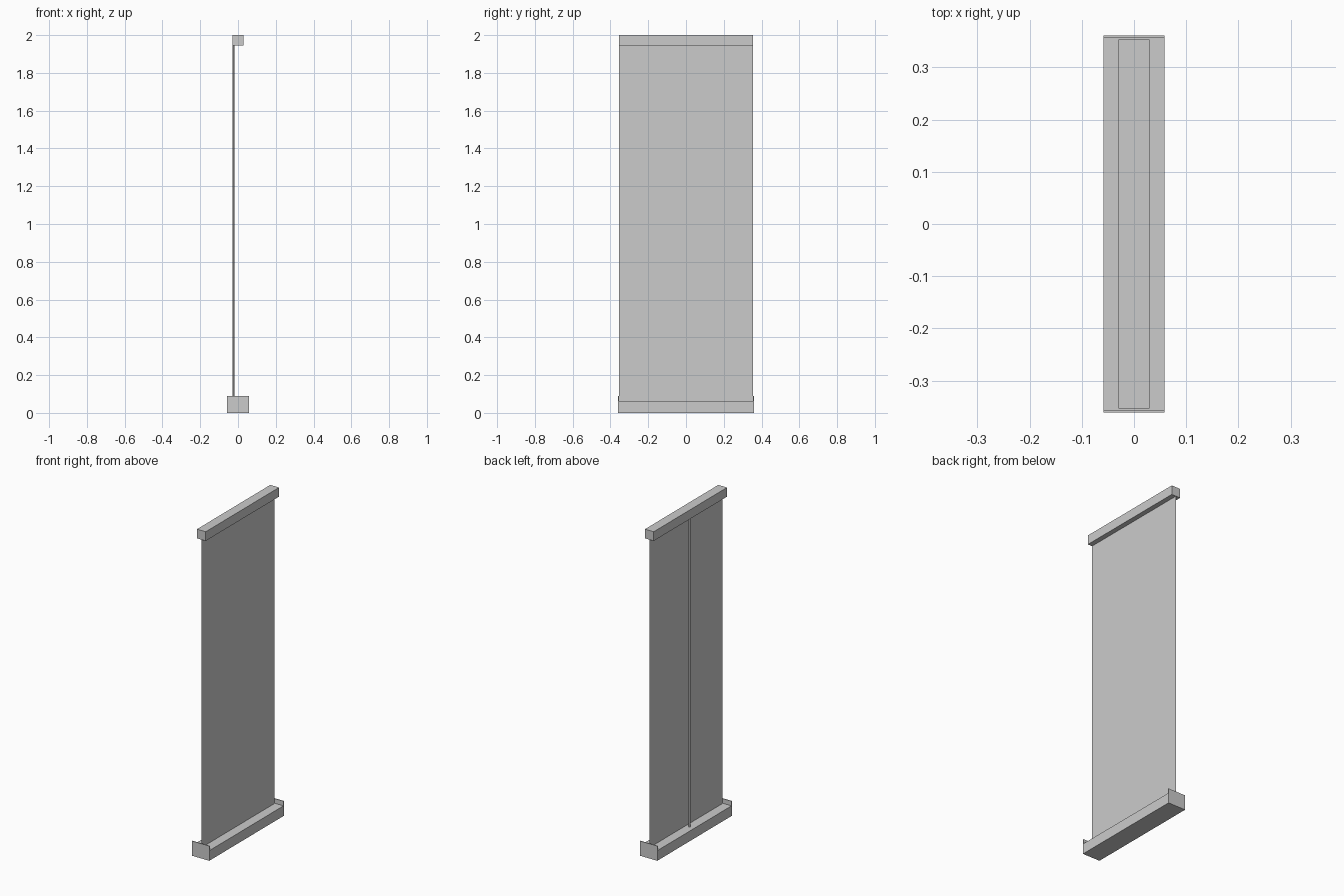
import bpy, bmesh

if "Cube" in bpy.data.objects:
    bpy.data.objects.remove(bpy.data.objects["Cube"])

def finish(name, bm):
    me = bpy.data.meshes.new(name)
    bm.to_mesh(me)
    bm.free()
    ob = bpy.data.objects.new(name, me)
    bpy.context.collection.objects.link(ob)
    return ob

def box(name, x0, x1, y0, y1, z0, z1):
    bm = bmesh.new()
    bmesh.ops.create_cube(bm, size=1)
    bmesh.ops.scale(bm, vec=(x1 - x0, y1 - y0, z1 - z0), verts=bm.verts)
    bmesh.ops.translate(bm, vec=((x0 + x1) / 2, (y0 + y1) / 2, (z0 + z1) / 2), verts=bm.verts)
    return finish(name, bm)

BASE_TOP, RAIL_BOTTOM = 0.062, 1.944
HALF_W = 0.354

# base cassette with taller thin end caps
box("base_body", -0.0585, 0.0585, -0.356, 0.356, 0, BASE_TOP)
for side, y0, y1 in (("left", -0.361, -0.356), ("right", 0.356, 0.361)):
    box("base_end_cap_" + side, -0.0585, 0.0585, y0, y1, 0, 0.09)

# top rail
box("top_rail", -0.0295, 0.0295, -HALF_W, HALF_W, RAIL_BOTTOM, 2.0)

# banner sheet: a single flat face in the middle, facing +x
bm = bmesh.new()
bm.faces.new([bm.verts.new((0, y, z)) for y, z in (
    (-HALF_W, BASE_TOP), (HALF_W, BASE_TOP), (HALF_W, RAIL_BOTTOM), (-HALF_W, RAIL_BOTTOM))])
finish("banner_sheet", bm)

# support pole behind the sheet
bpy.ops.mesh.primitive_cylinder_add(
    vertices=12, radius=0.006, depth=RAIL_BOTTOM - BASE_TOP,
    location=(-0.0235, 0, (RAIL_BOTTOM + BASE_TOP) / 2))
bpy.context.object.name = "support_pole"
bpy.ops.object.shade_smooth_by_angle()
